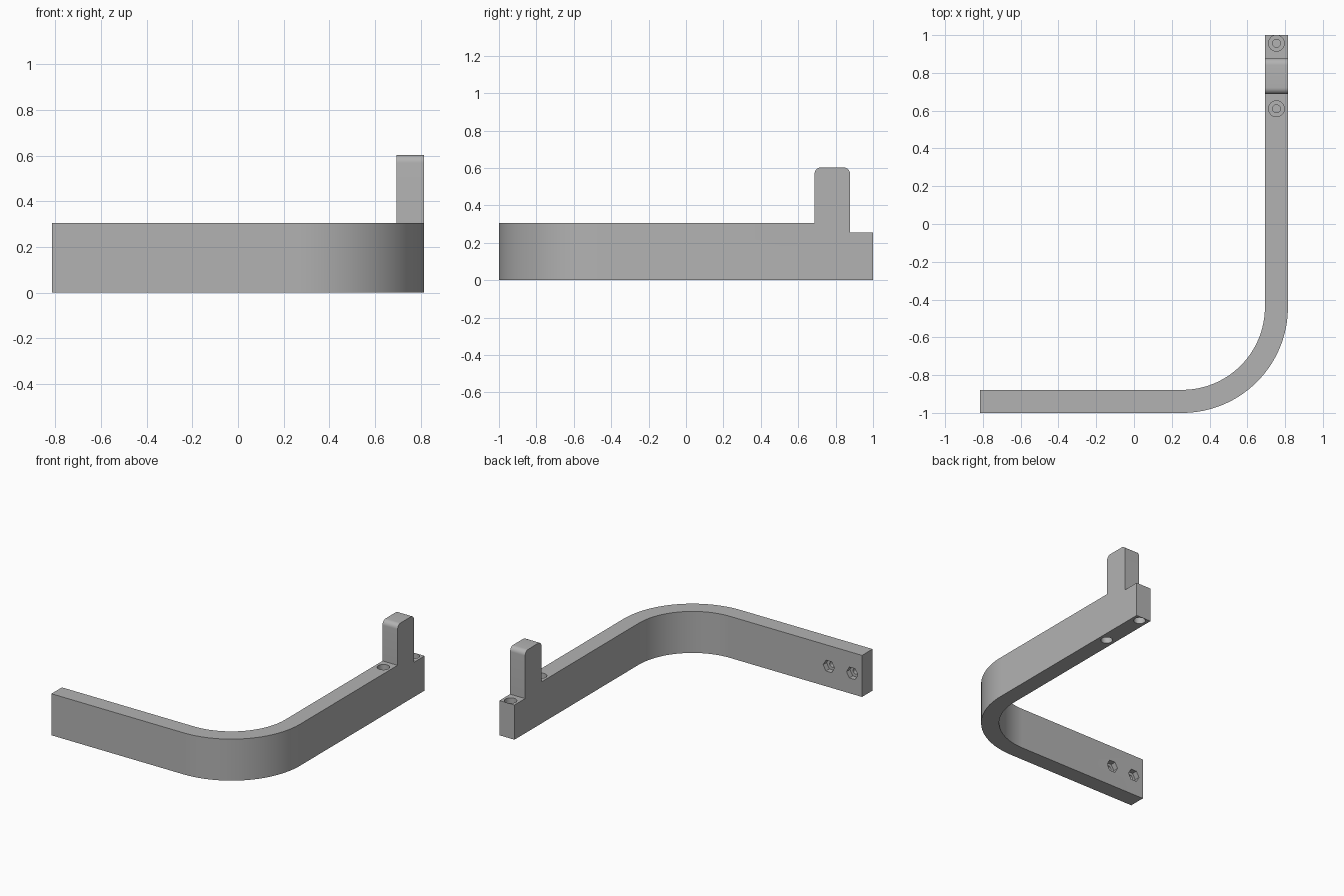
import bpy
import bmesh
from math import sin, cos, pi, radians
from mathutils import Matrix, Vector

cube = bpy.data.objects.get("Cube")
if cube:
    bpy.data.objects.remove(cube, do_unlink=True)

grey = bpy.data.materials.new("light grey")
grey.use_nodes = True
COLOR = (0.45, 0.45, 0.45, 1)
grey.diffuse_color = COLOR
grey.node_tree.nodes["Principled BSDF"].inputs["Base Color"].default_value = COLOR

X, Y, Z = Vector((1, 0, 0)), Vector((0, 1, 0)), Vector((0, 0, 1))


def arc(cu, cv, r, a0, a1, n):
    """Points on an arc, angles in degrees."""
    angles = [radians(a0 + (a1 - a0) * i / n) for i in range(n + 1)]
    return [(cu + r * cos(a), cv + r * sin(a)) for a in angles]


def prism(name, profile, u, v, start, end):
    """Extrude a 2D profile in the (u, v) plane from start to end."""
    bm = bmesh.new()
    face = bm.faces.new([bm.verts.new(u * a + v * b + start) for a, b in profile])
    ext = bmesh.ops.extrude_face_region(bm, geom=[face])
    verts = [g for g in ext["geom"] if isinstance(g, bmesh.types.BMVert)]
    bmesh.ops.translate(bm, verts=verts, vec=end - start)
    bmesh.ops.recalc_face_normals(bm, faces=bm.faces)
    mesh = bpy.data.meshes.new(name)
    bm.to_mesh(mesh)
    bm.free()
    mesh.materials.append(grey)
    obj = bpy.data.objects.new(name, mesh)
    bpy.context.collection.objects.link(obj)
    return obj


def combine(target, cutter, operation):
    mod = target.modifiers.new(cutter.name, "BOOLEAN")
    mod.operation = operation
    mod.solver = "EXACT"
    mod.object = cutter
    bpy.context.view_layer.objects.active = target
    bpy.ops.object.modifier_apply(modifier=mod.name)
    bpy.data.objects.remove(cutter, do_unlink=True)


def drill(target, center, axis, radius, depth, sides=40):
    """Cut a blind hole going along axis from the surface point center."""
    u = X
    v = axis.cross(u)
    cutter = prism("hole", arc(0, 0, radius, 0, 360 * (1 - 1 / sides), sides - 1),
                   u, v, center - axis * 0.02, center + axis * depth)
    combine(target, cutter, "DIFFERENCE")


# Bent arm seen from above
EDGE, BAR = 0.815, 0.122
CX, CY, R = EDGE - 0.56, -0.44, 0.56
plan = [(-EDGE, -1)] + arc(CX, CY, R, -90, 0, 32) + [(EDGE, 1), (EDGE - BAR, 1)]
plan += arc(CX, CY, R - BAR, 0, -90, 32) + [(-EDGE, -1 + BAR)]
bracket = prism("bent_arm", plan, X, Y, Z * -0.1, Z * 0.8)

# Side outline: arm top, upright tab with rounded corners, lowered end
TOP, STEP, TAB, FILLET = 0.305, 0.255, 0.603, 0.035
Y0, Y1 = 0.687, 0.877
side = [(-1.1, 0), (1.1, 0), (1.1, STEP), (Y1, STEP)]
side += arc(Y1 - FILLET, TAB - FILLET, FILLET, 0, 90, 8)
side += arc(Y0 + FILLET, TAB - FILLET, FILLET, 90, 180, 8)
side += [(Y0, TOP), (-1.1, TOP)]
combine(bracket, prism("side_outline", side, Y, Z, X * -1, X * 1), "INTERSECT")

# Stepped screw holes beside the tab, with recesses below
HX = EDGE - BAR / 2
for y, z in ((0.61, TOP), (0.957, STEP)):
    drill(bracket, Vector((HX, y, z)), -Z, 0.042, 0.05)
    drill(bracket, Vector((HX, y, z - 0.05)), -Z, 0.021, 0.07)
    drill(bracket, Vector((HX, y, 0)), Z, 0.04, 0.05)

# Hexagonal nut recesses in the inner face of the front arm
for x in (-0.735, -0.545):
    face = Vector((x, -1 + BAR, 0.152))
    drill(bracket, face, -Y, 0.046, 0.04, 6)
    drill(bracket, face - Y * 0.04, -Y, 0.021, 0.05)

bpy.ops.object.select_all(action="DESELECT")
bracket.select_set(True)
bpy.context.view_layer.objects.active = bracket
bpy.ops.object.shade_smooth_by_angle(angle=radians(30))
